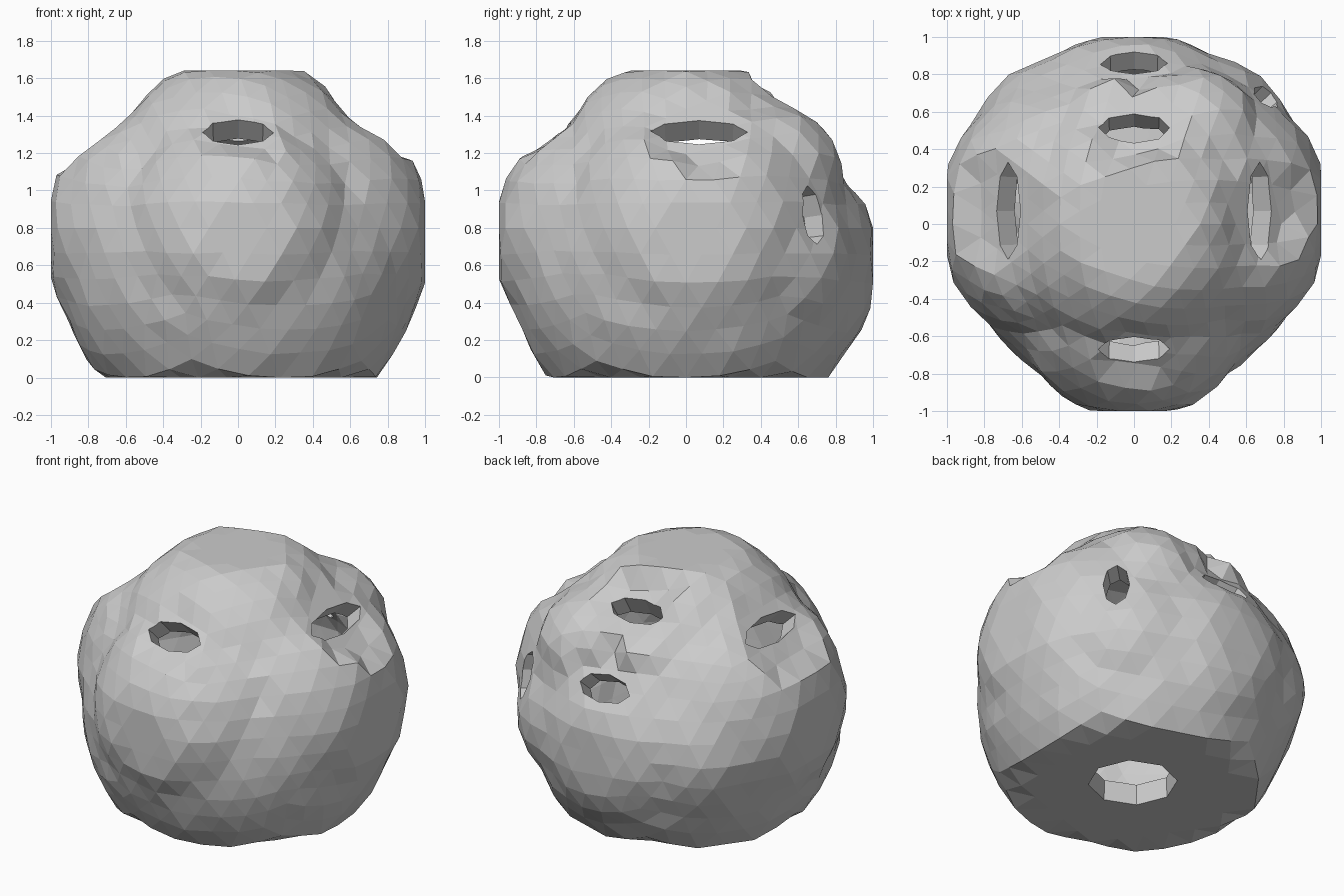
import bpy, bmesh, math, random
from mathutils import Vector, Matrix

if "Cube" in bpy.data.objects:
    bpy.data.objects.remove(bpy.data.objects["Cube"])

random.seed(4)
ORIGIN = Vector((0, 0, 0.8))
WALL = 0.14

# Overlapping lumps of the boulder: (centre, radius)
LUMPS = [
    ((0, 0.01, 0.58), 0.95),       # base body
    ((0, -0.38, 0.75), 0.66),      # front bulge
    ((0, 0.30, 0.62), 0.73),       # back bulge
    ((0, 0, 0.98), 0.74),          # top bulge
    ((0, 0.42, 1.02), 0.46),       # upper back bump
    ((0.32, 0.45, 1.08), 0.38),    # upper back right bump
]
for s in (-1, 1):
    LUMPS.append(((s * 0.30, 0.05, 0.76), 0.75))   # side bulges
    LUMPS.append(((s * 0.35, 0.38, 0.64), 0.52))   # back corners

# Openings: (centre, outward normal, half width, half height)
HOLES = [
    ((0, -0.67, 1.31), (0, -0.7, 0.7), 0.19, 0.095),
    ((0.67, 0.07, 1.31), (0.7, 0, 0.7), 0.26, 0.09),
    ((-0.67, 0.07, 1.31), (-0.7, 0, 0.7), 0.26, 0.09),
    ((0, 0.51, 1.42), (0, 0.5, 0.85), 0.19, 0.09),
    ((0, 0.86, 1.04), (0, 0.75, 0.65), 0.18, 0.09),
    ((0.71, 0.68, 0.87), (0.72, 0.68, 0.1), 0.08, 0.16),
    ((0.06, 0.06, 0), (0, 0, -1), 0.27, 0.27),
]


def radius_along(d):
    """Distance from the origin to the lumpy surface in direction d."""
    r = 0
    for c, rad in LUMPS:
        v = Vector(c) - ORIGIN
        b = d.dot(v)
        disc = b * b - v.length_squared + rad * rad
        if disc > 0:
            r = max(r, b + math.sqrt(disc))
    r += random.uniform(-0.008, 0.008)
    # Worn flat patch around each opening
    for c, n, w, h in HOLES:
        c, n = Vector(c), Vector(n).normalized()
        p = ORIGIN + d * r
        off = p - c
        off -= n * off.dot(n)
        if off.length < w + 0.05 and d.dot(n) > 0.2:
            r = min(r, (c - ORIGIN).dot(n) / d.dot(n) + 0.25 * max(0, off.length - w))
    # Flattened extremes
    for axis in (0, 1):
        if abs(d[axis]) > 0.01:
            r = min(r, 1.0 / abs(d[axis]))
    if d.z > 0.01:
        r = min(r, 0.84 / d.z)
    elif d.z < -0.01:
        r = min(r, 0.8 / -d.z)
    return r


def finish(name, bm):
    me = bpy.data.meshes.new(name)
    bm.to_mesh(me)
    bm.free()
    ob = bpy.data.objects.new(name, me)
    bpy.context.scene.collection.objects.link(ob)
    return ob


# Hollow boulder: outer skin plus inward-facing cavity
bm = bmesh.new()
outer = bmesh.ops.create_icosphere(bm, subdivisions=4, radius=1)["verts"]
for v in outer:
    d = v.co.normalized()
    v.co = ORIGIN + d * radius_along(d)
inner = bmesh.ops.create_icosphere(bm, subdivisions=4, radius=1)["verts"]
for v in inner:
    d = v.co.normalized()
    v.co = ORIGIN + d * (radius_along(d) - WALL)
bmesh.ops.reverse_faces(bm, faces=list({f for v in inner for f in v.link_faces}))
boulder = finish("hollow_boulder", bm)

# Octagonal tunnel cutters
cutters = []
for c, n, w, h in HOLES:
    n = Vector(n).normalized()
    up = Vector((0, 1, 0)) if abs(n.z) > 0.95 else Vector((0, 0, 1))
    side = up.cross(n).normalized()
    rot = Matrix((side, n.cross(side), n)).transposed().to_4x4()
    bm = bmesh.new()
    bmesh.ops.create_cone(bm, cap_ends=True, segments=8, radius1=0.95, radius2=1.05, depth=0.6)
    bmesh.ops.transform(bm, verts=bm.verts,
                        matrix=Matrix.Translation(c) @ rot @ Matrix.Diagonal((w, h, 1, 1)))
    cut = finish("opening_cutter", bm)
    cut.hide_render = True
    cutters.append(cut)
    mod = boulder.modifiers.new("opening", 'BOOLEAN')
    mod.operation = 'DIFFERENCE'
    mod.solver = 'EXACT'
    mod.object = cut

# Bake the openings and drop the cutters
bpy.context.view_layer.update()
dg = bpy.context.evaluated_depsgraph_get()
baked = bpy.data.meshes.new_from_object(boulder.evaluated_get(dg))
boulder.modifiers.clear()
boulder.data = baked
for cut in cutters:
    bpy.data.objects.remove(cut)
